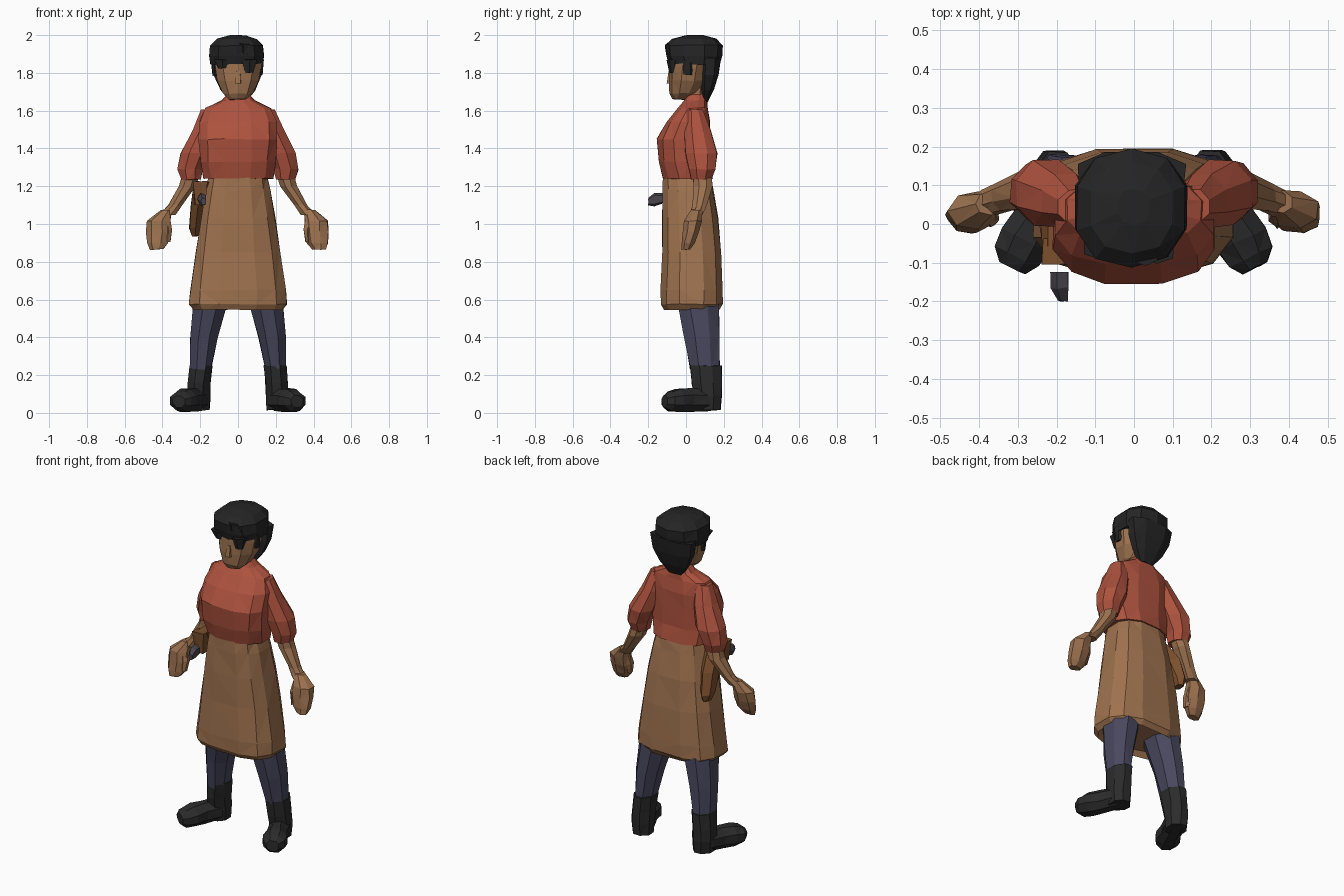
import bpy, bmesh, math, random
from mathutils import Vector

random.seed(4)


def material(name, rgb):
    m = bpy.data.materials.new(name)
    m.diffuse_color = (*rgb, 1)
    return m


SHIRT = material("shirt red", (0.42, 0.085, 0.048))
APRON = material("apron tan", (0.35, 0.17, 0.078))
SKIN = material("skin", (0.33, 0.165, 0.078))
PANTS = material("trouser blue", (0.066, 0.064, 0.112))
BOOT = material("boot black", (0.024, 0.024, 0.025))
HAIR = material("hair black", (0.018, 0.018, 0.018))
LEATHER = material("pouch brown", (0.2, 0.078, 0.026))
METAL = material("dark metal", (0.07, 0.06, 0.075))

X, Y, Z = Vector((1, 0, 0)), Vector((0, 1, 0)), Vector((0, 0, 1))


def loft(name, mat, rings, n=8, u=X, v=Y, power=1.0, jitter=0.003, turn=0.5):
    """Skin a stack of rings (x, y, z, radius along u, radius along v)."""
    bm = bmesh.new()
    loops = []
    for x, y, z, ru, rv in rings:
        loop = []
        for i in range(n):
            a = 2 * math.pi * (i + turn) / n
            c, s = math.cos(a), math.sin(a)
            c = math.copysign(abs(c) ** power, c)
            s = math.copysign(abs(s) ** power, s)
            # stretch so the polygon reaches the stated radius
            k = 1 / math.cos(math.pi / n) ** 0.8 if turn else 1
            p = Vector((x, y, z)) + u * (ru * c * k) + v * (rv * s * k)
            p += Vector([random.uniform(-jitter, jitter) for _ in range(3)])
            loop.append(bm.verts.new(p))
        loops.append(loop)
    for a, b in zip(loops, loops[1:]):
        for i in range(n):
            j = (i + 1) % n
            bm.faces.new((a[i], a[j], b[j], b[i]))
    bm.faces.new(loops[0])
    bm.faces.new(loops[-1])
    bmesh.ops.triangulate(bm, faces=[f for f in bm.faces if len(f.verts) == 4])
    bmesh.ops.recalc_face_normals(bm, faces=bm.faces[:])
    me = bpy.data.meshes.new(name)
    bm.to_mesh(me)
    bm.free()
    me.materials.append(mat)
    ob = bpy.data.objects.new(name, me)
    bpy.context.collection.objects.link(ob)
    return ob


def flip(rings, s):
    return [(x * s, y, z, a, b) for x, y, z, a, b in rings]


# Shirt body
loft("shirt_body", SHIRT, [
    (0, 0.01, 1.24, 0.185, 0.13), (0, -0.01, 1.33, 0.2, 0.135),
    (0, -0.015, 1.45, 0.21, 0.138), (0, 0.01, 1.54, 0.205, 0.115),
    (0, 0.035, 1.615, 0.175, 0.078), (0, 0.05, 1.655, 0.085, 0.06),
    (0, 0.05, 1.685, 0.06, 0.05)], n=12, power=0.8)

# Long apron, with a turned-in hem
loft("apron_skirt", APRON, [
    (0, 0.03, 0.575, 0.2, 0.12), (0, 0.03, 0.545, 0.235, 0.145),
    (0, 0.03, 0.575, 0.258, 0.162), (0, 0.03, 0.65, 0.252, 0.162),
    (0, 0.028, 0.85, 0.222, 0.155), (0, 0.022, 1.03, 0.196, 0.147),
    (0, 0.01, 1.18, 0.17, 0.133), (0, 0.005, 1.25, 0.155, 0.125)],
    n=12, power=0.72)

# Neck and head
loft("neck", SKIN, [(0, 0.05, 1.62, 0.06, 0.05), (0, 0.05, 1.76, 0.06, 0.06)])
loft("head", SKIN, [
    (0, -0.035, 1.66, 0.045, 0.035), (0, -0.01, 1.69, 0.078, 0.075),
    (0, 0.01, 1.76, 0.11, 0.098), (0, 0.02, 1.83, 0.122, 0.105),
    (0, 0.03, 1.9, 0.125, 0.11)], n=10, power=0.9)
loft("nose", SKIN, [(0, -0.09, 1.745, 0.018, 0.015),
                    (0, -0.08, 1.81, 0.01, 0.01)], n=4)

# Hair: cap, back, fringe locks and sideburns
loft("hair_cap", HAIR, [
    (-0.008, 0.045, 1.845, 0.138, 0.13), (-0.008, 0.043, 1.89, 0.145, 0.142),
    (-0.008, 0.04, 1.945, 0.14, 0.148), (-0.005, 0.042, 1.98, 0.105, 0.115),
    (0, 0.045, 1.999, 0.04, 0.045)], n=10, power=0.85, jitter=0.002)
loft("hair_back", HAIR, [
    (0, 0.1, 1.645, 0.045, 0.018), (0, 0.115, 1.71, 0.09, 0.035),
    (-0.004, 0.125, 1.79, 0.127, 0.048), (-0.006, 0.13, 1.88, 0.138, 0.055)],
    power=0.8)
loft("hair_peak", HAIR, [(0.03, -0.07, 1.9, 0.06, 0.025),
                         (0.03, -0.082, 1.955, 0.03, 0.025)], n=6)
for name, x, y, w, low in (("fringe_right", 0.06, -0.07, 0.042, 1.8),
                           ("fringe_left", -0.08, -0.062, 0.05, 1.825),
                           ("sideburn_right", 0.12, 0.01, 0.017, 1.79),
                           ("sideburn_left", -0.125, 0.01, 0.018, 1.785)):
    loft(name, HAIR, [(x, y, low, w * 0.45, 0.018), (x, y, 1.87, w, 0.028)], n=6)

# Paired limbs
for side, s in (("right", 1), ("left", -1)):
    loft("sleeve_" + side, SHIRT, flip([
        (0.25, 0.08, 1.235, 0.052, 0.055), (0.252, 0.085, 1.29, 0.068, 0.072),
        (0.227, 0.08, 1.375, 0.078, 0.085), (0.175, 0.06, 1.5, 0.066, 0.07),
        (0.15, 0.045, 1.605, 0.048, 0.045)], s))
    loft("forearm_" + side, SKIN, flip([
        (0.25, 0.085, 1.26, 0.045, 0.05), (0.268, 0.09, 1.2, 0.044, 0.05),
        (0.332, 0.072, 1.1, 0.036, 0.036), (0.375, 0.055, 1.05, 0.042, 0.034)], s))
    loft("hand_" + side, SKIN, flip([
        (0.43, 0.0, 0.865, 0.035, 0.02), (0.423, 0.01, 0.9, 0.055, 0.033),
        (0.418, 0.025, 0.96, 0.062, 0.042), (0.415, 0.035, 1.015, 0.06, 0.045),
        (0.378, 0.055, 1.075, 0.028, 0.028)], s), n=7)
    loft("thumb_" + side, SKIN, flip([
        (0.372, 0.01, 0.905, 0.016, 0.018), (0.37, 0.022, 0.97, 0.024, 0.026),
        (0.385, 0.04, 1.04, 0.025, 0.025)], s), n=6)
    loft("trouser_leg_" + side, PANTS, flip([
        (0.198, 0.1, 0.23, 0.056, 0.078), (0.18, 0.085, 0.4, 0.073, 0.095),
        (0.147, 0.065, 0.58, 0.09, 0.11)], s))
    loft("boot_shaft_" + side, BOOT, flip([
        (0.207, 0.12, 0.015, 0.055, 0.062), (0.208, 0.118, 0.09, 0.062, 0.072),
        (0.205, 0.11, 0.16, 0.06, 0.08), (0.196, 0.105, 0.25, 0.06, 0.083)], s))
    # Foot runs forward and outward from the heel
    loft("boot_foot_" + side, BOOT, flip([
        (0.2, 0.15, 0.06, 0.045, 0.045), (0.215, 0.1, 0.068, 0.06, 0.06),
        (0.25, 0.02, 0.068, 0.056, 0.062), (0.28, -0.04, 0.066, 0.07, 0.062),
        (0.303, -0.085, 0.062, 0.062, 0.052), (0.313, -0.113, 0.06, 0.036, 0.032)],
        s), u=Vector((0.9, 0.43 * s, 0)), v=Z)

# Tool pouch on the hip, slanting back, and the small tool tip before it
loft("hip_pouch", LEATHER, [
    (-0.225, 0.12, 0.935, 0.018, 0.03), (-0.225, 0.11, 0.98, 0.034, 0.055),
    (-0.21, 0.06, 1.1, 0.04, 0.07), (-0.195, 0.0, 1.19, 0.042, 0.075),
    (-0.19, -0.02, 1.225, 0.035, 0.07)], n=6)
loft("pouch_front", LEATHER, [(-0.2, -0.07, 1.1, 0.03, 0.025),
                              (-0.2, -0.07, 1.225, 0.04, 0.035)], n=4)
loft("tool_tip", METAL, [
    (-0.19, -0.125, 1.135, 0.022, 0.026), (-0.19, -0.165, 1.13, 0.023, 0.032),
    (-0.183, -0.198, 1.118, 0.012, 0.018)], n=5, v=Z)
